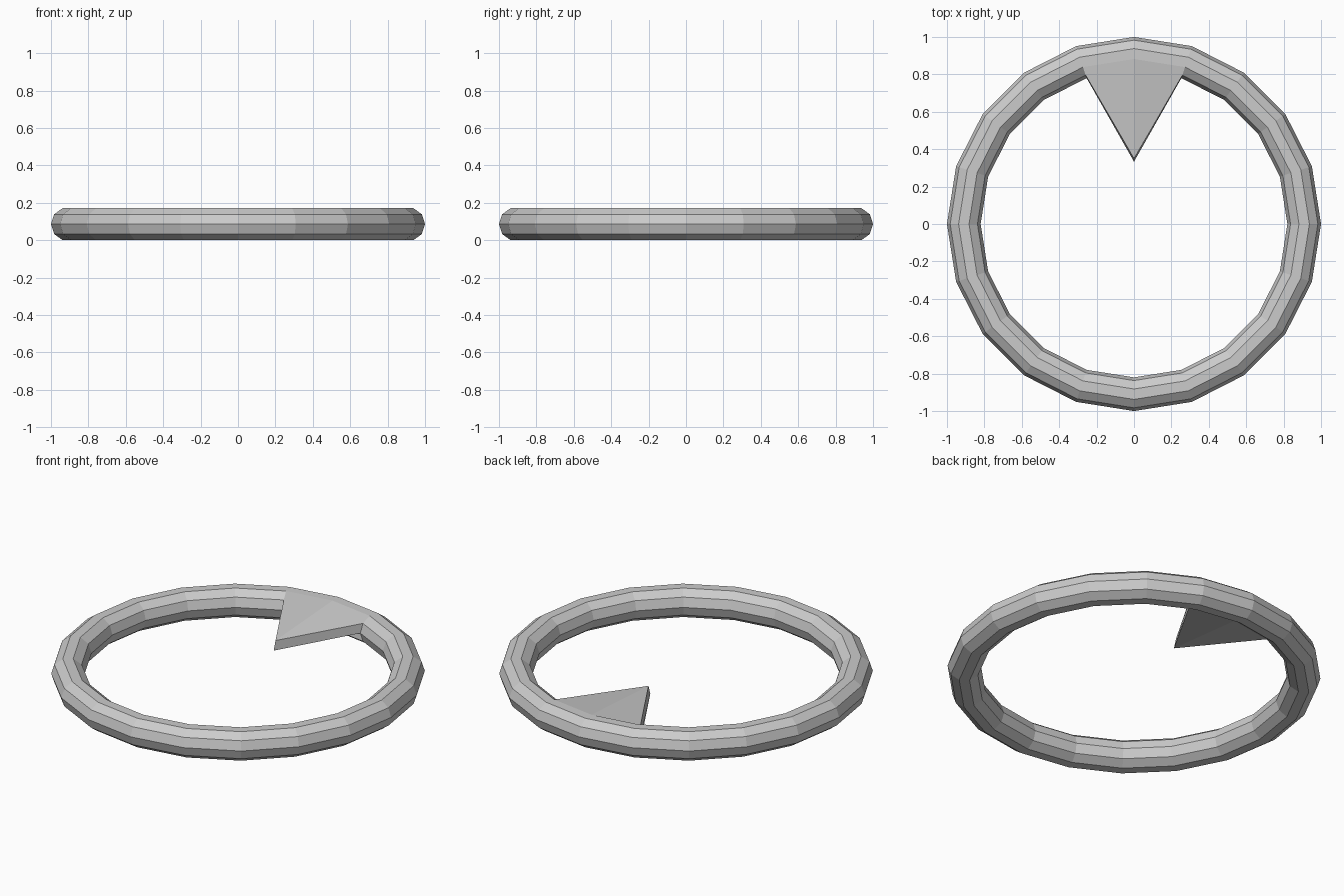
import bpy, bmesh, math

if "Cube" in bpy.data.objects:
    bpy.data.objects.remove(bpy.data.objects["Cube"])

MINOR = 0.09
MAJOR = 1.0 - MINOR
LIFT = MINOR * math.sin(math.radians(72))   # half height of the ten-sided tube

# Ring: low-poly torus, 20 segments around, 10-sided tube
bpy.ops.mesh.primitive_torus_add(
    major_radius=MAJOR, minor_radius=MINOR,
    major_segments=20, minor_segments=10)
ring = bpy.context.object
ring.name = "ring_with_pointer"

bm = bmesh.new()
bm.from_mesh(ring.data)

# Pointer: pull the two inner vertices at the back towards the middle
for v in bm.verts:
    radius = math.hypot(v.co.x, v.co.y)
    if abs(v.co.x) < 0.01 and 0 < v.co.y and radius < 0.85 and v.co.z > -0.01:
        v.co.y -= 0.487

# Stand on the ground
bmesh.ops.translate(bm, verts=bm.verts, vec=(0, 0, LIFT))
for f in bm.faces:
    f.smooth = False
bm.to_mesh(ring.data)
bm.free()
